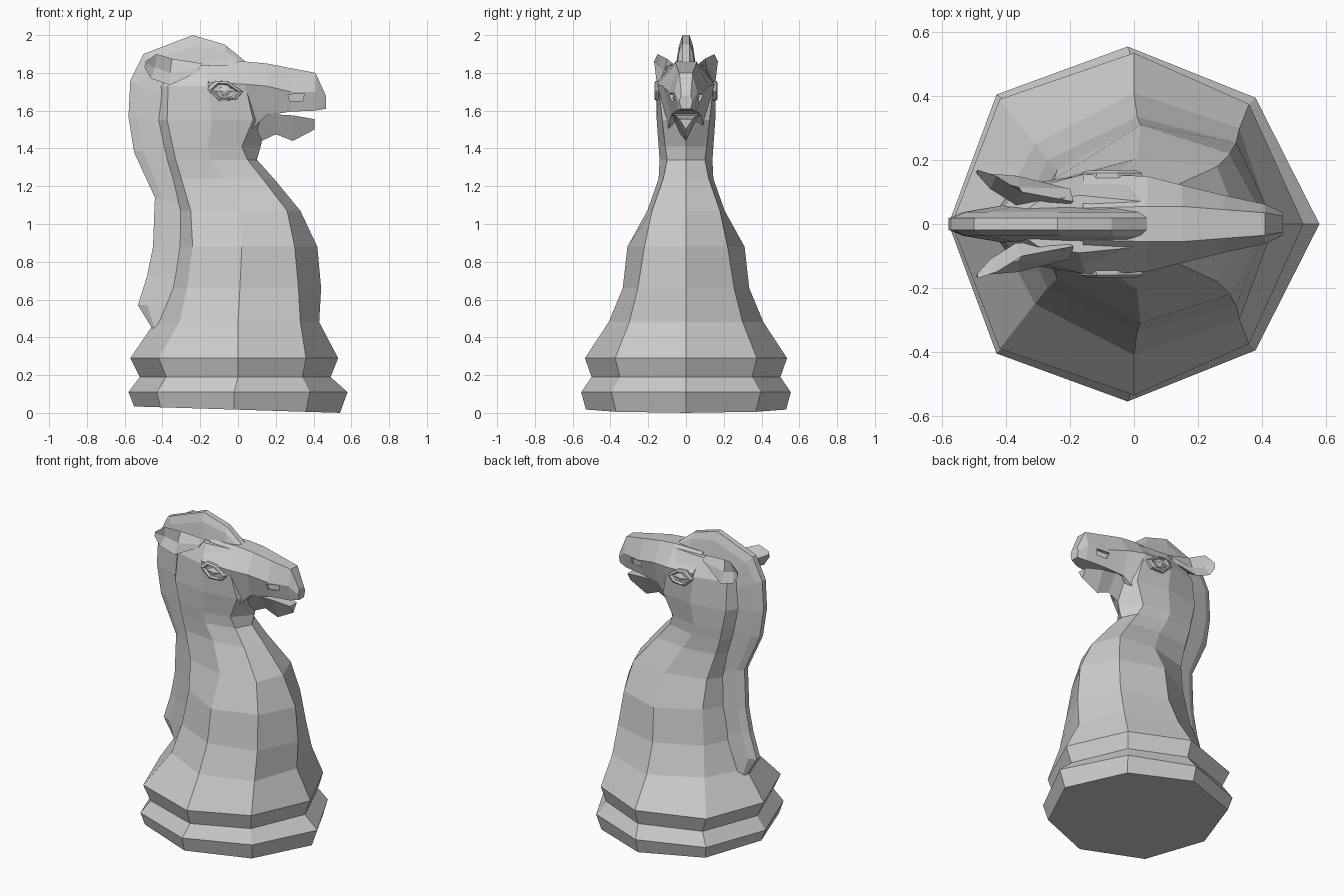
import bpy, bmesh
from mathutils import Vector


def loft(name, rings):
    """Skin equal-sized rings of points into a closed flat-shaded solid."""
    bm = bmesh.new()
    vr = [[bm.verts.new(p) for p in r] for r in rings]
    n = len(vr[0])
    for a, b in zip(vr, vr[1:]):
        for i in range(n):
            j = (i + 1) % n
            bm.faces.new((a[i], a[j], b[j], b[i]))
    bm.faces.new(vr[0])
    bm.faces.new(vr[-1])
    bmesh.ops.recalc_face_normals(bm, faces=bm.faces)
    me = bpy.data.meshes.new(name)
    bm.to_mesh(me)
    bm.free()
    ob = bpy.data.objects.new(name, me)
    bpy.context.collection.objects.link(ob)
    return ob


def octagon(z, xf, x1, y1, xs, ys, x2, y2, xb, tilt=0.0):
    """Eight-sided section: front ridge, front quarter, side, back quarter, back."""
    half = [(x1, y1), (xs, ys), (x2, y2)]
    pts = [(xf, 0)] + half + [(xb, 0)] + [(x, -y) for x, y in reversed(half)]
    return [(x, y, z - tilt * x) for x, y in pts]


# Plinth with its groove, chest and neck in one eight-sided loft
plinth = [octagon(.017, .54, .36, .37, -.02, .53, -.41, .385, -.55, tilt=.031)]
sections = [
    (.11, .58, .38, .395, -.02, .555, -.43, .405, -.58),
    (.19, .49, .34, .35, 0, .50, -.38, .37, -.52),
    (.29, .53, .36, .375, 0, .535, -.42, .39, -.57),
    (.48, .43, .33, .30, 0, .41, -.31, .25, -.44),
    (.66, .44, .32, .255, .01, .335, -.27, .20, -.37),
    (.88, .42, .30, .22, .02, .31, -.24, .17, -.34),
    (1.07, .33, .26, .18, .01, .205, -.25, .14, -.34),
    (1.24, .19, .13, .12, -.08, .145, -.30, .12, -.38),
    (1.34, .10, .05, .10, -.14, .14, -.33, .12, -.41),
    (1.41, .12, .02, .11, -.16, .145, -.345, .12, -.43),
    (1.55, .15, .08, .125, -.14, .155, -.375, .12, -.46),
    (1.73, .13, .04, .145, -.16, .155, -.37, .10, -.45),
    (1.84, .08, .03, .07, -.17, .09, -.30, .07, -.40),
]
loft("base_and_neck", plinth + [octagon(*s) for s in sections])

# Head: six-sided sections along x
head_sections = [
    (-.16, 1.855, .05, 1.75, .155, 1.52, .13),
    (.04, 1.86, .055, 1.74, .15, 1.47, .10),
    (.15, 1.85, .055, 1.73, .122, 1.575, .08),
    (.28, 1.825, .045, 1.70, .09, 1.595, .06),
    (.41, 1.80, .035, 1.70, .062, 1.60, .045),
    (.465, 1.68, .025, 1.65, .036, 1.61, .025),
]
head = loft("head", [
    [(x, wt, zt), (x, wm, zm), (x, wb, zb), (x, -wb, zb), (x, -wm, zm), (x, -wt, zt)]
    for x, zt, wt, zm, wm, zb, wb in head_sections])

# Lower jaw with V-shaped underside
jaw_sections = [(.04, 1.60, .09, 1.40), (.20, 1.58, .068, 1.475),
                (.29, 1.575, .058, 1.44), (.405, 1.555, .035, 1.50)]
loft("lower_jaw", [[(x, w, zt), (x, 0, zb), (x, -w, zt)] for x, zt, w, zb in jaw_sections])

# Mane: bevelled crest running over the head and down the back
crest = [(.04, 1.86), (-.07, 1.95), (-.24, 2.0), (-.50, 1.90), (-.57, 1.76), (-.58, 1.57),
         (-.55, 1.38), (-.44, 1.14), (-.45, .88), (-.48, .73), (-.53, .57), (-.45, .44)]
root = [(.03, 1.80), (-.05, 1.80), (-.20, 1.78), (-.35, 1.75), (-.40, 1.68), (-.40, 1.55),
        (-.36, 1.40), (-.28, 1.10), (-.28, .88), (-.28, .70), (-.33, .57), (-.40, .44)]
mane = []
for c, r in zip(crest, root):
    c, r = Vector(c), Vector(r)
    m = c.lerp(r, .25)
    line = [(c, .018), (m, .037), (r, .06)]
    mane.append([(p.x, w, p.y) for p, w in line] +
                [(p.x, -w, p.y) for p, w in reversed(line)])
loft("mane", mane)

# Paired features
ear = [
    [(-.19, .07, 1.85), (-.20, .11, 1.83), (-.22, .10, 1.80), (-.22, .05, 1.82)],
    [(-.35, .10, 1.875), (-.36, .115, 1.80), (-.36, .15, 1.735), (-.37, .06, 1.79)],
    [(-.43, .15, 1.90), (-.44, .135, 1.83), (-.46, .158, 1.77), (-.45, .11, 1.83)],
    [(-.49, .17, 1.86), (-.49, .167, 1.85), (-.495, .165, 1.83), (-.49, .155, 1.845)],
]
eye = [(-.10, .01), (-.05, .055), (.02, .05), (.10, -.005), (.06, -.05), (-.03, -.055)]
nostril = [(-.045, .015), (.04, .022), (.035, -.018), (-.035, -.022)]

for side, s in (("left", 1), ("right", -1)):
    loft("ear_" + side, [[(x, s * y, z) for x, y, z in r] for r in ear])

    # Raised eyelid rim around a shallow socket, with a faceted eyeball
    loft("eyelid_" + side, [
        [(-.07 + k * x, s * y, 1.705 + k * z) for x, z in eye]
        for k, y in ((1, .12), (.95, .16), (.75, .168), (.62, .155))])
    loft("eyeball_" + side, [
        [(-.07 + k * x, s * y, 1.705 + k * z)
         for x, z in ((-.06, 0), (0, .032), (.06, 0), (0, -.032))]
        for k, y in ((1, .14), (.9, .158), (.2, .168))])

    # Nostril slot
    cutter = loft("nostril_cutter_" + side, [
        [(.31 + x, s * (y - .2 * x), 1.67 + z) for x, z in nostril] for y in (.06, .12)])
    cutter.hide_render = True
    cutter.hide_viewport = True
    cut = head.modifiers.new("nostril_" + side, 'BOOLEAN')
    cut.operation = 'DIFFERENCE'
    cut.solver = 'EXACT'
    cut.object = cutter
